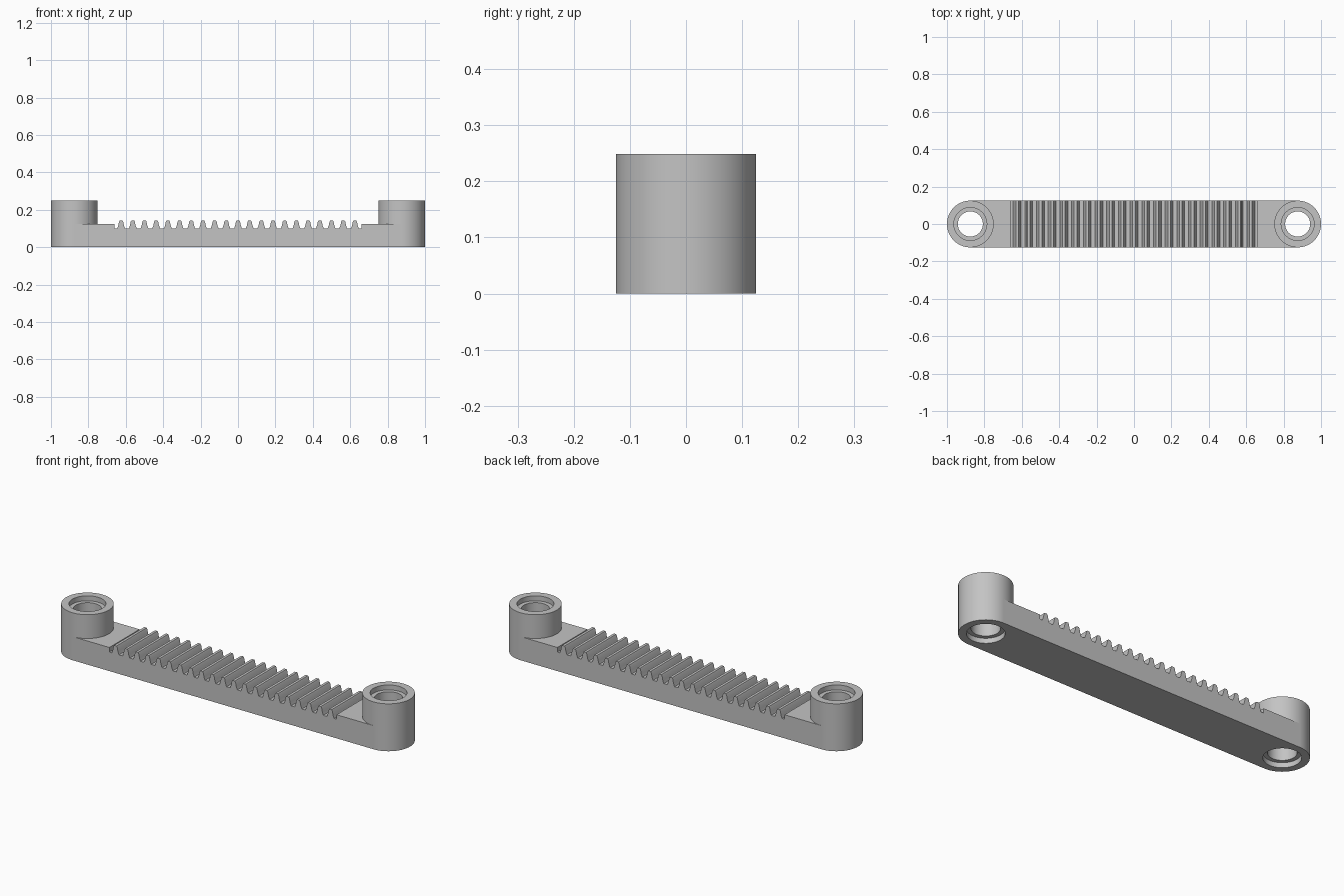
import bpy
import bmesh
import math

cube = bpy.data.objects.get("Cube")
if cube:
    bpy.data.objects.remove(cube, do_unlink=True)

R = 0.125            # half width and boss radius
END = 0.875          # boss centre
DECK, ROOT, TIP = 0.124, 0.1, 0.143
PITCH, TEETH = 0.0625, 21
RECESS = 0.66

grey = bpy.data.materials.new("grey plastic")
grey.use_nodes = True
colour = (0.55, 0.55, 0.55, 1)
grey.diffuse_color = colour
grey.node_tree.nodes["Principled BSDF"].inputs["Base Color"].default_value = colour


def make_object(name, bm):
    bmesh.ops.recalc_face_normals(bm, faces=bm.faces[:])
    mesh = bpy.data.meshes.new(name)
    bm.to_mesh(mesh)
    bm.free()
    mesh.materials.append(grey)
    obj = bpy.data.objects.new(name, mesh)
    bpy.context.collection.objects.link(obj)
    return obj


def shade(obj):
    bpy.ops.object.select_all(action='DESELECT')
    obj.select_set(True)
    bpy.context.view_layer.objects.active = obj
    bpy.ops.object.shade_smooth_by_angle(angle=math.radians(30))


def lathe(name, profile, x, segments=64):
    """Closed (radius, z) profile spun about a vertical axis at x."""
    bm = bmesh.new()
    rings = []
    for i in range(segments):
        a = math.tau * i / segments
        rings.append([bm.verts.new((x + r * math.cos(a), r * math.sin(a), z))
                      for r, z in profile])
    n = len(profile)
    for i in range(segments):
        a, b = rings[i], rings[(i + 1) % segments]
        for j in range(n):
            k = (j + 1) % n
            bm.faces.new((a[j], b[j], b[k], a[k]))
    return make_object(name, bm)


# Toothed bar: side profile extruded across the width
tooth = [(-0.021, ROOT), (-0.015, 0.116), (-0.011, 0.136), (-0.007, TIP)]
tooth += [(-x, z) for x, z in reversed(tooth)]
outline = [(END, 0), (END, DECK), (RECESS, DECK), (RECESS, ROOT)]
for i in reversed(range(TEETH)):
    centre = (i - (TEETH - 1) / 2) * PITCH
    outline += [(centre + x, z) for x, z in reversed(tooth)]
outline += [(-RECESS, ROOT), (-RECESS, DECK), (-END, DECK), (-END, 0)]

bm = bmesh.new()
face = bm.faces.new([bm.verts.new((x, -R, z)) for x, z in outline])
moved = bmesh.ops.extrude_face_region(bm, geom=[face])["geom"]
bmesh.ops.translate(bm, vec=(0, 2 * R, 0),
                    verts=[v for v in moved if isinstance(v, bmesh.types.BMVert)])
bar = make_object("toothed_bar", bm)

# Clear the bar ends so the bosses stay open
bm = bmesh.new()
for side in (-1, 1):
    made = bmesh.ops.create_cone(bm, cap_ends=True, segments=64,
                                 radius1=0.12, radius2=0.12, depth=1)
    bmesh.ops.translate(bm, verts=made["verts"], vec=(side * END, 0, 0))
cutter = make_object("bore_cutter", bm)
cutter.hide_render = True
cut = bar.modifiers.new("bores", 'BOOLEAN')
cut.operation = 'DIFFERENCE'
cut.solver = 'EXACT'
cut.object = cutter
bpy.ops.object.select_all(action='DESELECT')
bar.select_set(True)
bpy.context.view_layer.objects.active = bar
bpy.ops.object.modifier_apply(modifier=cut.name)
bpy.data.objects.remove(cutter, do_unlink=True)
shade(bar)

# End bosses: stepped pin holes, counterbored at both ends
HEIGHT, BORE, COUNTER, STEP = 0.249, 0.067, 0.088, 0.026
ring = [(R, 0), (R, HEIGHT), (COUNTER, HEIGHT), (COUNTER, HEIGHT - STEP),
        (BORE, HEIGHT - STEP), (BORE, STEP), (COUNTER, STEP), (COUNTER, 0)]
for name, side in (("left_boss", 1), ("right_boss", -1)):
    shade(lathe(name, ring, side * END))
